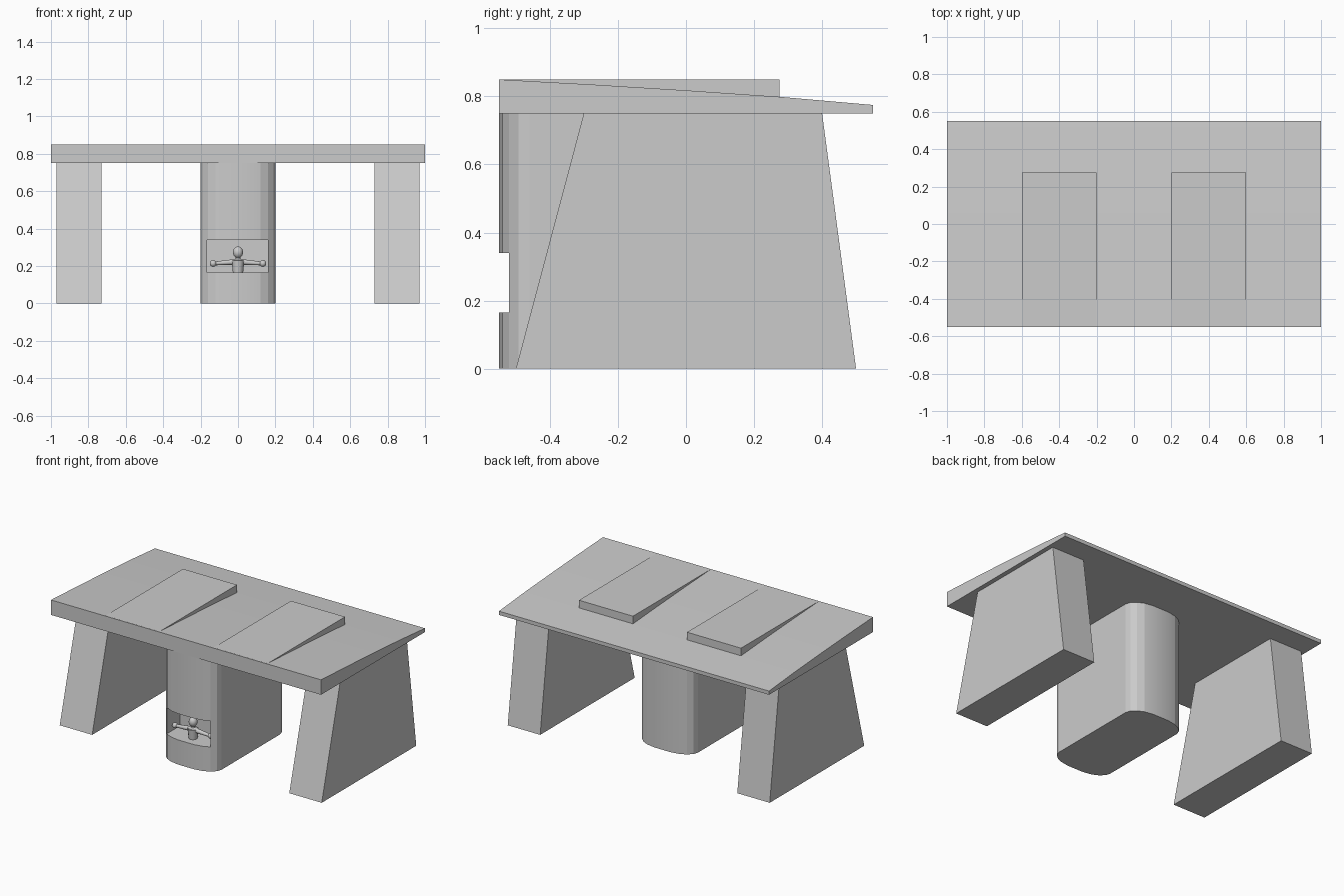
import bpy, bmesh, math
from mathutils import Vector

if "Cube" in bpy.data.objects:
    bpy.data.objects.remove(bpy.data.objects["Cube"])


def prism(name, pts, place, depth):
    """Extrude a closed 2D outline; place maps (u, v, w) to a 3D point."""
    bm = bmesh.new()
    a = [bm.verts.new(place(u, v, depth[0])) for u, v in pts]
    b = [bm.verts.new(place(u, v, depth[1])) for u, v in pts]
    n = len(pts)
    bm.faces.new(a)
    bm.faces.new(b)
    for i in range(n):
        bm.faces.new((a[i], a[(i + 1) % n], b[(i + 1) % n], b[i]))
    bmesh.ops.recalc_face_normals(bm, faces=bm.faces)
    me = bpy.data.meshes.new(name)
    bm.to_mesh(me)
    bm.free()
    ob = bpy.data.objects.new(name, me)
    bpy.context.collection.objects.link(ob)
    return ob


def smooth(ob, deg=30):
    bpy.ops.object.select_all(action='DESELECT')
    ob.select_set(True)
    bpy.context.view_layer.objects.active = ob
    bpy.ops.object.shade_smooth_by_angle(angle=math.radians(deg))


def side(u, v, w):       # profile in y-z, extruded along x
    return (w, u, v)


def plan(u, v, w):       # outline in x-y, extruded along z
    return (u, v, w)


def rect(u0, u1, v0, v1):
    return [(u0, v0), (u1, v0), (u1, v1), (u0, v1)]


def ball(name, loc, r, scale=(1, 1, 1)):
    bpy.ops.mesh.primitive_uv_sphere_add(segments=16, ring_count=10, radius=r, location=loc)
    ob = bpy.context.object
    ob.name, ob.scale = name, scale
    smooth(ob, 60)


def limb(name, p, q, r1, r2):
    p, q = Vector(p), Vector(q)
    d = q - p
    bpy.ops.mesh.primitive_cone_add(vertices=12, radius1=r1, radius2=r2,
                                    depth=d.length, location=(p + q) / 2)
    ob = bpy.context.object
    ob.name = name
    ob.rotation_euler = d.to_track_quat('Z', 'Y').to_euler()
    smooth(ob, 40)


# Table top with a gently sloping upper face
top = prism('table_top', [(-0.55, 0.75), (0.55, 0.75), (0.55, 0.775), (0.275, 0.799),
                          (0, 0.818), (-0.275, 0.835), (-0.55, 0.85)], side, (-1, 1))
smooth(top)

# Level reading pads and tapered legs, one on each side
for s, tag in ((-1, 'left'), (1, 'right')):
    prism('pad_' + tag, rect(-0.545, 0.275, 0.77, 0.85), side, (s * 0.2, s * 0.6))
    prism('leg_' + tag, [(-0.5, 0), (0.5, 0), (0.4, 0.752), (-0.3, 0.752)],
          side, (s * 0.73, s * 0.97))

# Central pedestal with bowed front and back
q = [(0.2, 0.31), (0.19, 0.342), (0.16, 0.37), (0.12, 0.389), (0.06, 0.4)]
q += [(-x, y) for x, y in reversed(q)]
outline = [(x, y - 0.15) for x, y in q] + [(-x, -y - 0.15) for x, y in q]
pedestal = prism('pedestal', outline, plan, (0, 0.755))

# Niche cut into the pedestal front
cutter = prism('niche_cutter', rect(-0.165, 0.16, -0.7, -0.38), plan, (0.165, 0.34))
mod = pedestal.modifiers.new('niche', 'BOOLEAN')
mod.operation, mod.object, mod.solver = 'DIFFERENCE', cutter, 'EXACT'
bpy.context.view_layer.objects.active = pedestal
bpy.ops.object.modifier_apply(modifier='niche')
bpy.data.objects.remove(cutter)
smooth(pedestal, 12)

# Small figure with outstretched arms standing in the niche
Y = -0.475
limb('figure_body', (0, Y, 0.16), (0, Y, 0.23), 0.027, 0.034)
ball('figure_shoulders', (0, Y, 0.224), 0.04, (1, 0.6, 0.4))
limb('figure_neck', (0, Y, 0.225), (0, Y, 0.265), 0.014, 0.012)
ball('figure_head', (0, Y, 0.274), 0.03, (0.9, 0.9, 1.05))
for s, tag in ((-1, 'left'), (1, 'right')):
    limb('figure_arm_' + tag, (s * 0.02, Y, 0.222), (s * 0.125, Y, 0.214), 0.015, 0.01)
    ball('figure_hand_' + tag, (s * 0.133, Y, 0.214), 0.018)
